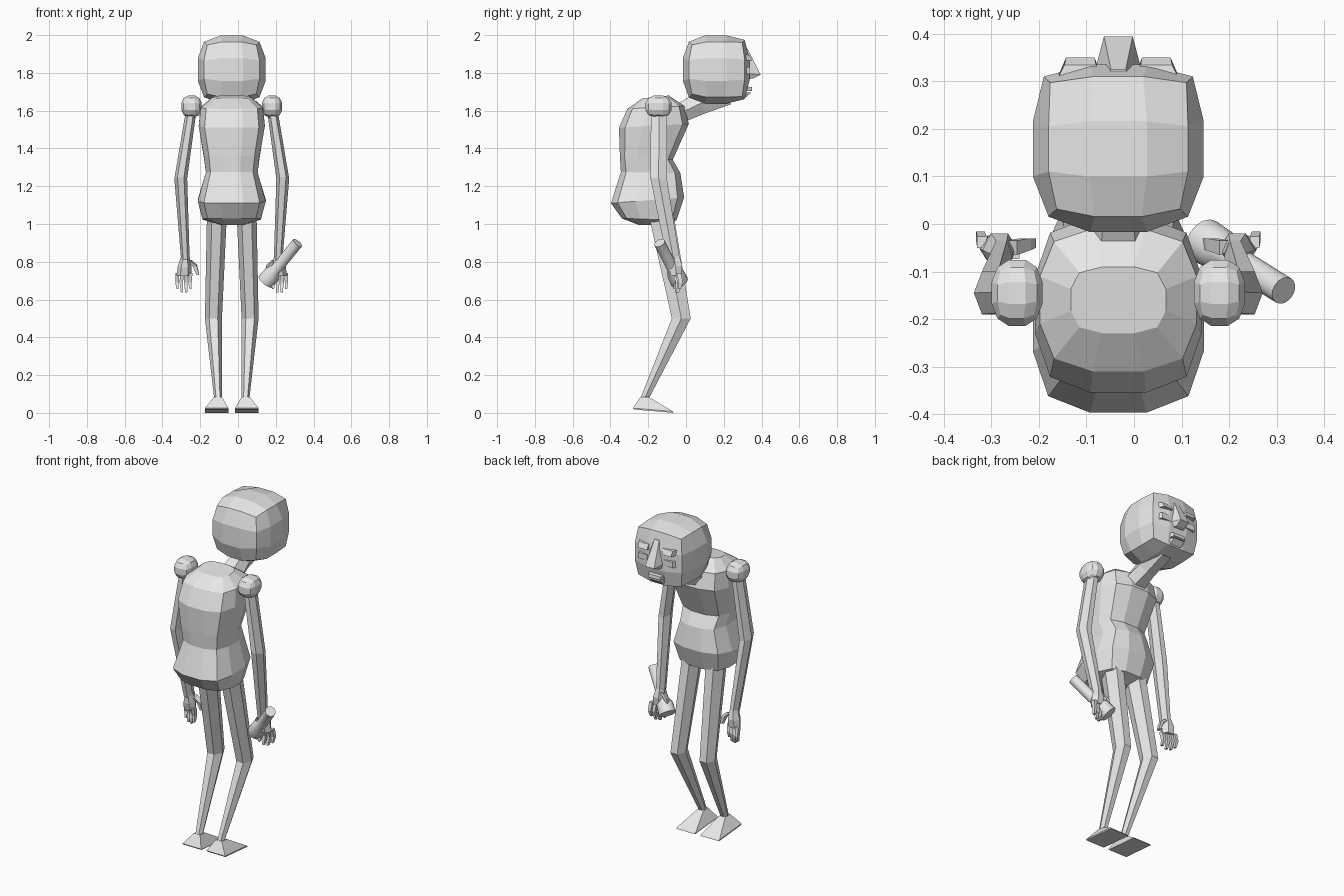
import bpy, bmesh
from mathutils import Vector

if "Cube" in bpy.data.objects:
    bpy.data.objects.remove(bpy.data.objects["Cube"])

MID = -0.033  # symmetry plane of the body
grey = bpy.data.materials.new("plain_grey")
grey.use_nodes = True
grey.diffuse_color = (0.8, 0.8, 0.8, 1)
grey.node_tree.nodes["Principled BSDF"].inputs["Base Color"].default_value = (0.8, 0.8, 0.8, 1)

# Cross-sections as (width, depth) fractions, counter-clockwise
SQUARE = [(-1, -1), (1, -1), (1, 1), (-1, 1)]
TAPER = [(-1, -1), (1, -1), (.55, 1), (-.55, 1)]
HEX = [(-.5, -1), (.5, -1), (1, 0), (.5, 1), (-.5, 1), (-1, 0)]
ROUND = [(-.33, -1), (.33, -1), (.82, -.82), (1, -.33), (1, .33), (.82, .82),
         (.33, 1), (-.33, 1), (-.82, .82), (-1, .33), (-1, -.33), (-.82, -.82)]


def finish(name, bm):
    bmesh.ops.recalc_face_normals(bm, faces=bm.faces)
    mesh = bpy.data.meshes.new(name)
    bm.to_mesh(mesh)
    bm.free()
    mesh.materials.append(grey)
    obj = bpy.data.objects.new(name, mesh)
    bpy.context.collection.objects.link(obj)
    return obj


def loft(name, section, rings, side=1):
    """Skin rings given as (x offset, back y, back z, front y, front z, half width)."""
    bm = bmesh.new()
    loops = []
    for x, yb, zb, yf, zf, hw in rings:
        back, front = Vector((0, yb, zb)), Vector((0, yf, zf))
        loop = []
        for u, v in section:
            p = back.lerp(front, (v + 1) / 2)
            p.x = MID + side * (x + u * hw)
            loop.append(bm.verts.new(p))
        loops.append(loop)
    n = len(section)
    for a, b in zip(loops, loops[1:]):
        for i in range(n):
            j = (i + 1) % n
            bm.faces.new((a[i], a[j], b[j], b[i]))
    bm.faces.new(loops[0])
    bm.faces.new(loops[-1])
    return finish(name, bm)


def rounded_block(name, center, half, back_power, front_power):
    """Subdivided cube pushed towards a rounded block."""
    bm = bmesh.new()
    bmesh.ops.create_cube(bm, size=2)
    bmesh.ops.subdivide_edges(bm, edges=bm.edges, cuts=2, use_grid_fill=True)
    for v in bm.verts:
        k = front_power if v.co.y > 0.9 else back_power
        norm = sum(abs(c) ** k for c in v.co) ** (1 / k)
        v.co = Vector(c + h * q / norm for c, h, q in zip(center, half, v.co))
    return finish(name, bm)


# Head and neck
rounded_block("head", (MID, .158, 1.818), (.183, .178, .183), 3.2, 4.5)
loft("neck", HEX, [(0, -.06, 1.63, -.01, 1.54, .075), (0, .05, 1.69, .10, 1.585, .055),
                   (0, .16, 1.72, .24, 1.635, .06)])

# Face
loft("nose", TAPER, [(0, .30, 1.94, .325, 1.93, .028), (0, .30, 1.80, .395, 1.79, .055),
                     (0, .30, 1.765, .355, 1.77, .045)])
loft("mouth", TAPER, [(0, .26, 1.735, .348, 1.725, .075), (0, .26, 1.70, .35, 1.705, .07)])
loft("chin", TAPER, [(0, .25, 1.70, .345, 1.695, .07), (0, .25, 1.65, .315, 1.67, .06)])

# Torso, from the hips up to the hunched shoulders
loft("torso", ROUND, [
    (0, -.25, .995, -.12, .995, .06), (0, -.34, 1.03, -.05, 1.02, .155),
    (0, -.397, 1.11, -.01, 1.14, .18), (0, -.345, 1.275, -.03, 1.27, .137),
    (0, -.35, 1.36, -.07, 1.34, .147), (0, -.355, 1.51, .015, 1.53, .175),
    (0, -.31, 1.61, -.01, 1.625, .165), (0, -.23, 1.665, -.09, 1.68, .10)])

for label, s in (("left", 1), ("right", -1)):
    # Brow and cheek around each eye
    loft(label + "_brow", TAPER, [(.08, .28, 1.90, .335, 1.895, .06),
                                  (.08, .28, 1.865, .35, 1.865, .055)], s)
    loft(label + "_cheek", TAPER, [(.085, .28, 1.835, .338, 1.83, .05),
                                   (.085, .28, 1.79, .338, 1.795, .055)], s)

    # Arm
    rounded_block(label + "_shoulder", (MID + s * .213, -.145, 1.622), (.057, .074, .062), 2.3, 2.3)
    loft(label + "_arm", HEX, [(.215, -.185, 1.60, -.10, 1.60, .028),
                               (.27, -.19, 1.25, -.10, 1.23, .034),
                               (.246, -.10, .81, -.035, .83, .023)], s)

    # Hand
    loft(label + "_palm", HEX, [(.246, -.09, .82, -.035, .83, .023),
                                (.25, -.09, .77, -.02, .78, .036),
                                (.252, -.08, .725, -.025, .73, .04)], s)
    for i in range(4):
        x = .218 + .023 * i
        y = -.062 + .008 * i
        tip = .655 if i in (0, 3) else .638
        loft(f"{label}_finger_{i + 1}", SQUARE, [
            (x, y - .012, .74, y + .012, .74, .010),
            (x + .003, y, .69, y + .022, .69, .009),
            (x, y - .005, tip, y + .01, tip, .006)], s)
    loft(label + "_thumb", SQUARE, [(.225, -.065, .80, -.035, .81, .012),
                                    (.195, -.055, .775, -.03, .785, .011),
                                    (.18, -.05, .73, -.03, .735, .007)], s)

    # Leg and foot
    loft(label + "_leg", HEX, [(.078, -.20, 1.06, -.07, 1.08, .053),
                               (.097, -.075, .50, .025, .50, .045),
                               (.073, -.24, .08, -.192, .085, .021)], s)
    loft(label + "_foot", SQUARE, [(.073, -.24, .085, -.19, .08, .021),
                                   (.08, -.28, .025, -.07, .008, .062),
                                   (.08, -.275, .018, -.065, 0, .062)], s)

# Hand torch: straight barrel with a flared head
start, end = Vector((.315, -.14, .90)), Vector((.148, -.035, .695))
bm = bmesh.new()
axis = (end - start).normalized()
turn = axis.to_track_quat("Z", "Y").to_matrix().to_4x4()
profile = [(0, .03), (.68, .03), (.80, .046), (1, .048)]
rings = []
for t, radius in profile:
    made = bmesh.ops.create_circle(bm, segments=16, radius=radius)["verts"]
    for v in made:
        v.co = turn @ v.co + start.lerp(end, t)
    rings.append(made)
for a, b in zip(rings, rings[1:]):
    for i in range(16):
        j = (i + 1) % 16
        bm.faces.new((a[i], a[j], b[j], b[i]))
bm.faces.new(rings[0])
bm.faces.new(rings[-1])
torch = finish("hand_torch", bm)
bpy.context.view_layer.objects.active = torch
torch.select_set(True)
bpy.ops.object.shade_smooth_by_angle()
